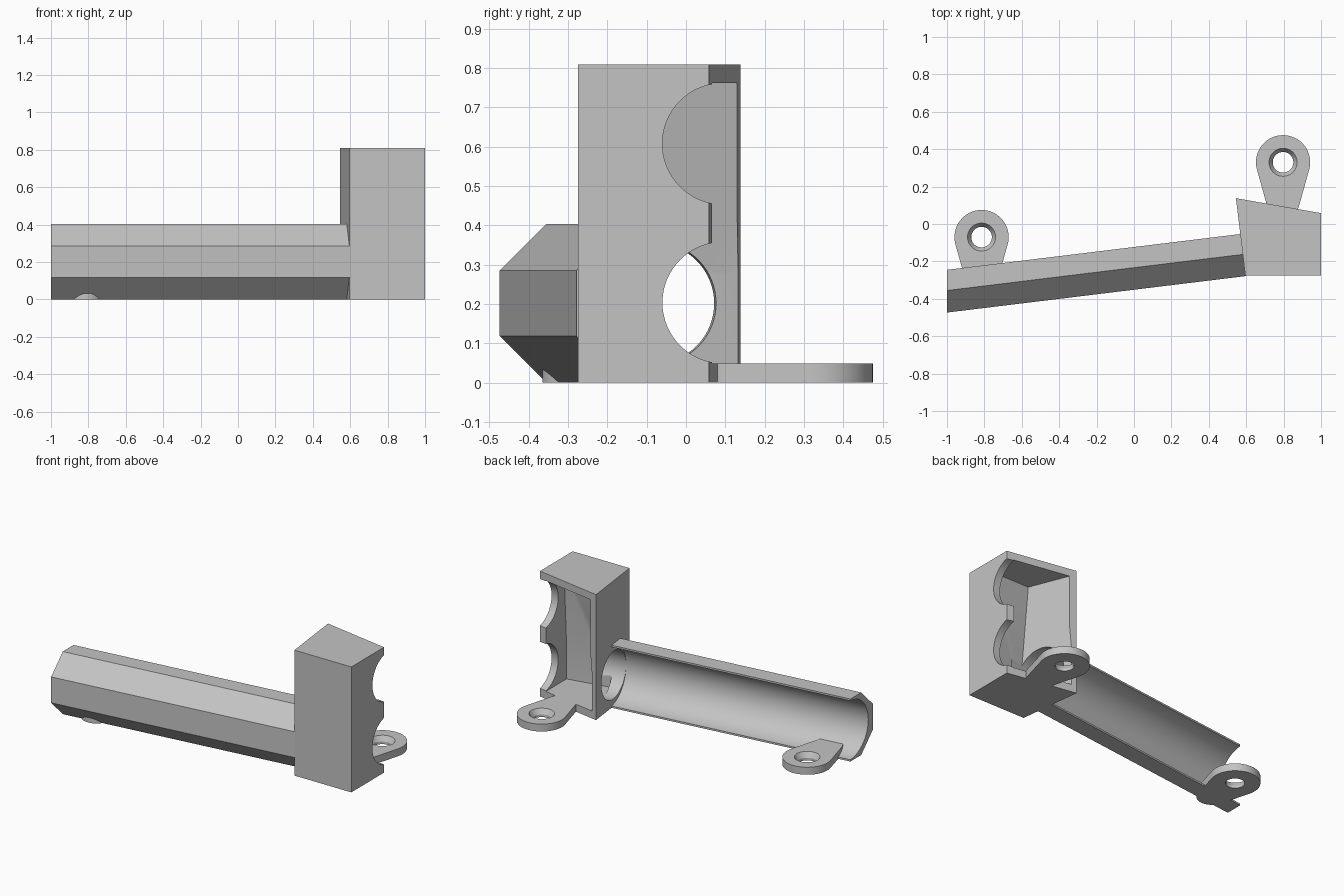
import bpy, bmesh, math
from mathutils import Matrix, Vector

if "Cube" in bpy.data.objects:
    bpy.data.objects.remove(bpy.data.objects["Cube"], do_unlink=True)

grey = bpy.data.materials.new("plain grey")
grey.use_nodes = True
grey.diffuse_color = (0.55, 0.55, 0.55, 1)
grey.node_tree.nodes["Principled BSDF"].inputs["Base Color"].default_value = (0.55, 0.55, 0.55, 1)

SLOPE = 0.122          # the trough runs at seven degrees to the x axis
AXIS_Z = 0.2015
AXIS_Y = -0.272        # trough axis at the open end, x = -1
FLOOR = 0.048


def make(name, bm):
    bmesh.ops.recalc_face_normals(bm, faces=bm.faces)
    mesh = bpy.data.meshes.new(name)
    bm.to_mesh(mesh)
    bm.free()
    mesh.materials.append(grey)
    obj = bpy.data.objects.new(name, mesh)
    bpy.context.collection.objects.link(obj)
    return obj


def loft(name, outlines):
    """Solid through a series of matching outlines."""
    bm = bmesh.new()
    rings = [[bm.verts.new(p) for p in outline] for outline in outlines]
    n = len(rings[0])
    for a, b in zip(rings, rings[1:]):
        for i in range(n):
            j = (i + 1) % n
            bm.faces.new((a[i], a[j], b[j], b[i]))
    bm.faces.new(rings[0])
    bm.faces.new(rings[-1])
    return make(name, bm)


def at_height(outline, z):
    return [(x, y, z) for x, y in outline]


def prism(name, outline, z0, z1):
    return loft(name, [at_height(outline, z0), at_height(outline, z1)])


def rod(name, p, q, r1, r2):
    """Cylinder or cone between two points."""
    p, q = Vector(p), Vector(q)
    bm = bmesh.new()
    turn = (q - p).to_track_quat('Z', 'Y').to_matrix().to_4x4()
    bmesh.ops.create_cone(bm, cap_ends=True, segments=64, radius1=r1, radius2=r2,
                          depth=(q - p).length,
                          matrix=Matrix.Translation((p + q) / 2) @ turn)
    return make(name, bm)


def activate(obj):
    bpy.ops.object.select_all(action='DESELECT')
    obj.select_set(True)
    bpy.context.view_layer.objects.active = obj


def cut(obj, cutter):
    cutter.hide_render = True
    mod = obj.modifiers.new("cut", 'BOOLEAN')
    mod.operation = 'DIFFERENCE'
    mod.solver = 'EXACT'
    mod.object = cutter
    activate(obj)
    bpy.ops.object.modifier_apply(modifier=mod.name)
    bpy.data.objects.remove(cutter, do_unlink=True)


def smooth(obj):
    activate(obj)
    bpy.ops.object.shade_smooth_by_angle(angle=math.radians(25))


# Trough: front half of an octagonal tube, its round bore set towards the back
HALF, LIP, BORE, SHIFT = 0.2015, 0.027, 0.19, 0.035
side = HALF * math.tan(math.pi / 8)
profile = [(LIP, HALF), (-side, HALF), (-HALF, side),
           (-HALF, -side), (-side, -HALF), (LIP, -HALF)]
edge = math.acos((LIP - SHIFT) / BORE)
steps = 32
for i in range(steps + 1):
    a = -edge - (2 * math.pi - 2 * edge) * i / steps
    profile.append((SHIFT + BORE * math.cos(a), BORE * math.sin(a)))


def trough_end(v, w):
    # meets the slanted side of the housing, sunk in slightly
    y0 = AXIS_Y + v
    x = (0.55 + 0.12 * (0.14 - y0 - SLOPE)) / (1 + 0.12 * SLOPE)
    return (x, y0 + SLOPE * (x + 1), AXIS_Z + w)


trough = loft("trough", [[(-1, AXIS_Y + v, AXIS_Z + w) for v, w in profile],
                         [trough_end(v, w) for v, w in profile]])
smooth(trough)

# Housing: upright box, open at the back, its hollow deepening towards the bottom
housing = prism("housing", [(0.545, 0.138), (0.595, -0.275), (1, -0.275), (1, 0.058)], 0, 0.808)
upper = [(0.55, 0.23), (0.69, -0.12), (0.953, -0.12), (0.953, 0.23)]
lower = [(0.55, 0.23), (0.67, -0.2), (0.953, -0.145), (0.953, 0.23)]
cut(housing, loft("hollow", [at_height(lower, FLOOR), at_height(lower, 0.28),
                             at_height(upper, 0.761)]))
cut(housing, rod("bore", (0.5, AXIS_Y + SLOPE * 1.5, AXIS_Z),
                 (0.75, AXIS_Y + SLOPE * 1.75, AXIS_Z), 0.153, 0.153))
for z in (0.203, 0.607):
    cut(housing, rod("notch", (0.92, 0.094, z), (1.1, 0.094, z), 0.154, 0.154))
smooth(housing)


# Mounting tabs: tapered ears with a countersunk screw hole
def mounting_tab(name, cx, cy):
    big, small, gap = 0.145, 0.09, 0.205
    tilt = math.asin((big - small) / gap)
    n = 32
    outline = []
    for i in range(n + 1):
        a = -tilt + (math.pi + 2 * tilt) * i / n
        outline.append((cx + big * math.cos(a), cy + big * math.sin(a)))
    for i in range(n + 1):
        a = math.pi + tilt + (math.pi - 2 * tilt) * i / n
        outline.append((cx + small * math.cos(a), cy - gap + small * math.sin(a)))
    tab = prism(name, outline, 0, FLOOR)
    cut(tab, rod("hole", (cx, cy, -0.02), (cx, cy, 0.07), 0.055, 0.055))
    cut(tab, rod("sink", (cx, cy, 0.016), (cx, cy, 0.056), 0.055, 0.08))
    smooth(tab)


mounting_tab("trough_tab", -0.815, -0.07)
mounting_tab("housing_tab", 0.797, 0.33)
